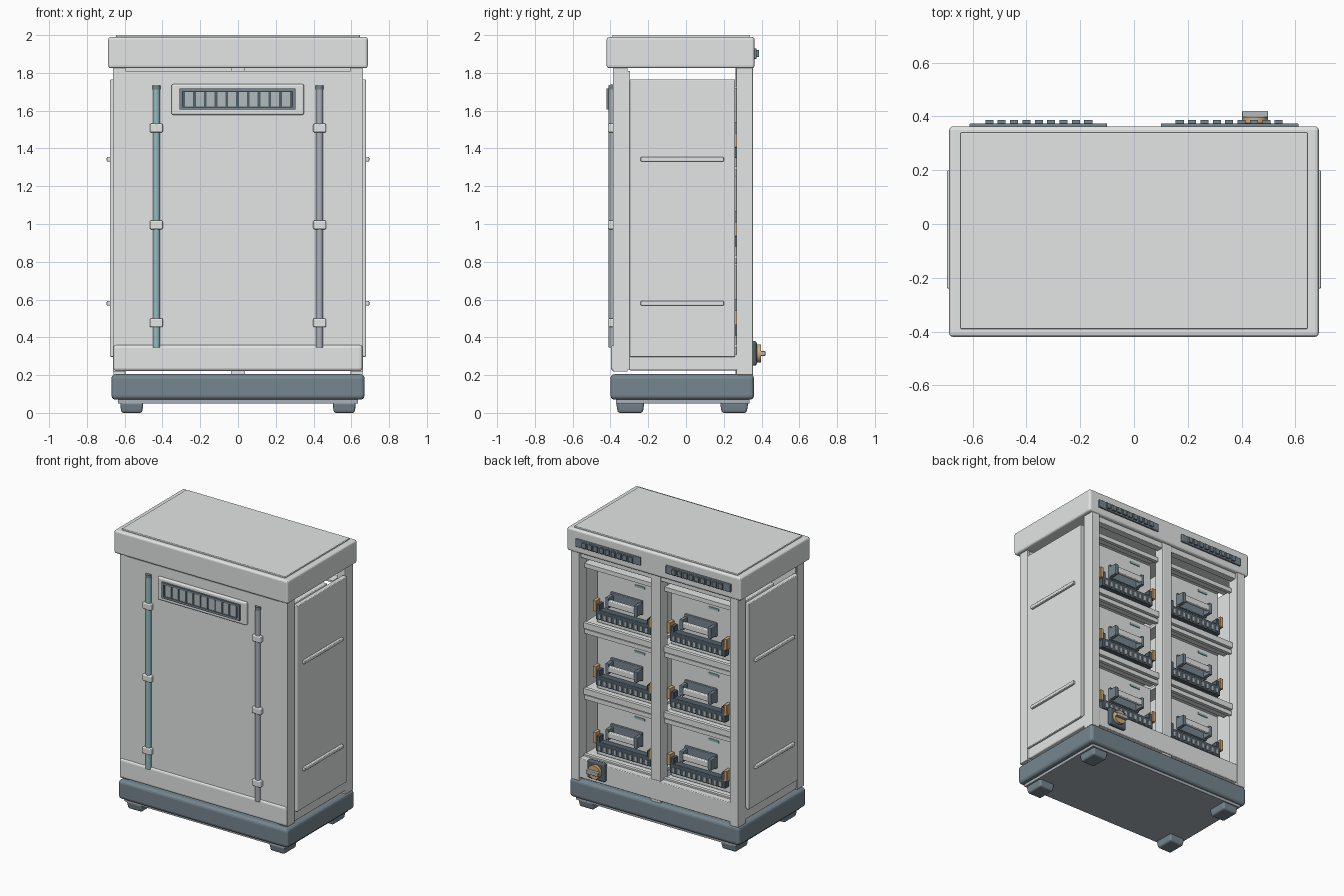
import bpy, bmesh, math
from mathutils import Matrix, Vector

if "Cube" in bpy.data.objects:
    bpy.data.objects.remove(bpy.data.objects["Cube"], do_unlink=True)


def material(name, r, g, b):
    m = bpy.data.materials.new(name)
    m.use_nodes = True
    m.diffuse_color = (r, g, b, 1)
    m.node_tree.nodes["Principled BSDF"].inputs["Base Color"].default_value = (r, g, b, 1)
    return m


PANEL = material("light grey panel", .77, .79, .79)
SLATE = material("slate blue grey", .18, .24, .275)
DARK = material("dark slate", .085, .12, .145)
SLAT = material("mid grey", .45, .50, .51)
TEAL = material("teal", .30, .50, .535)
STEEL = material("steel grey", .40, .44, .48)
ORANGE = material("orange", .67, .41, .19)


def finish(name, bm, mat):
    mesh = bpy.data.meshes.new(name)
    bm.to_mesh(mesh)
    bm.free()
    mesh.materials.append(mat)
    ob = bpy.data.objects.new(name, mesh)
    bpy.context.collection.objects.link(ob)
    return ob


def boxes(name, mat, spans, bevel=0, taper=1):
    """One object from boxes, each given as x, y and z ranges."""
    bm = bmesh.new()
    for span in spans:
        lo, hi = Vector([s[0] for s in span]), Vector([s[1] for s in span])
        mid = (lo + hi) / 2
        place = Matrix.Translation(mid) @ Matrix.Diagonal((hi - lo).to_4d())
        for v in bmesh.ops.create_cube(bm, size=1, matrix=place)["verts"]:
            if v.co.z < mid.z:
                v.co.x = mid.x + (v.co.x - mid.x) * taper
                v.co.y = mid.y + (v.co.y - mid.y) * taper
    if bevel:
        bmesh.ops.bevel(bm, geom=bm.edges[:], offset=bevel, segments=3,
                        profile=.5, affect='EDGES', clamp_overlap=True)
    return finish(name, bm, mat)


def cylinder(name, mat, center, radius, depth, axis='Z', sides=20):
    bm = bmesh.new()
    turn = Matrix.Rotation(math.pi / 2, 4, axis) if axis != 'Z' else Matrix()
    bmesh.ops.create_cone(bm, cap_ends=True, segments=sides, radius1=radius, radius2=radius,
                          depth=depth, matrix=Matrix.Translation(center) @ turn)
    for f in bm.faces:
        f.smooth = len(f.verts) == 4
    for e in bm.edges:
        e.smooth = all(f.smooth for f in e.link_faces)
    return finish(name, bm, mat)


def both(span):
    """A box and its mirror image across x = 0."""
    (a, b), y, z = span
    return [span, ((-b, -a), y, z)]


def around(c, w):
    return (c - w / 2, c + w / 2)


# Base and feet
boxes("base", SLATE, [((-.67, .67), (-.40, .36), (.07, .205))], .022)
boxes("base_underside", STEEL, [((-.635, .635), (-.37, .335), (.05, .075))])
boxes("feet", SLATE, both(((.50, .625), (-.37, -.22), (0, .055)))
      + both(((.50, .625), (.18, .33), (0, .055))), .012, .88)

# Lid with a raised top plate
boxes("lid", PANEL, [((-.687, .687), (-.42, .363), (1.825, 1.99))], .014)
boxes("lid_top_plate", PANEL, [((-.645, .645), (-.39, .34), (1.98, 2.0))], .004)

# Frame
boxes("back_posts", PANEL, both(((.595, .66), (.268, .355), (.2, 1.83))), .004)
boxes("center_mullion", PANEL, [((-.038, .038), (.262, .342), (.2, 1.83))], .004)
boxes("front_posts", PANEL, both(((.595, .662), (-.387, -.31), (.22, 1.83))))
boxes("front_panel", PANEL, [((-.597, .597), (-.387, -.31), (.225, 1.81))])
boxes("front_inner_panel", PANEL, [((-.655, .655), (-.311, -.296), (.23, 1.81))])
boxes("front_skirt", PANEL, [((-.66, .66), (-.397, -.31), (.222, .36))], .016)
boxes("back_lower_rail", PANEL, [((-.6, .6), (.285, .35), (.222, .36))], .005)
boxes("back_upper_rail", PANEL, [((-.6, .6), (.285, .335), (1.785, 1.83))], .004)
boxes("side_lower_rails", PANEL, both(((.60, .66), (-.30, .34), (.225, .31))), .008)

# Side panels and their grab bars
boxes("side_panels", PANEL, both(((.645, .677), (-.298, .26), (.297, 1.765))), .005)
boxes("side_grab_bars", PANEL, [b for z in (.58, 1.343) for b in
                                both(((.67, .695), (-.24, .20), around(z, .024)))], .005)

# Front vent
boxes("front_vent_frame", PANEL, [((-.353, .35), (-.407, -.38), (1.578, 1.74))], .01)
boxes("front_vent_recess", DARK, [((-.31, .305), (-.411, -.40), (1.605, 1.717))])
boxes("front_vent_slats", SLAT, [(around(-.0025 + (i - 4.5) * .057, .042), (-.416, -.41), (1.622, 1.700))
                                 for i in range(10)])
boxes("front_vent_rim", SLATE, [((-.31, .305), (-.42, -.41), z) for z in ((1.605, 1.62), (1.702, 1.717))]
      + [(x, (-.42, -.41), (1.605, 1.717)) for x in ((-.31, -.293), (.288, .305))])

# Front pipes and clips
for side, mat, label in ((-1, TEAL, "right"), (1, STEEL, "left")):
    cylinder(label + "_pipe", mat, (side * .432, -.39, 1.03), .019, 1.37)
    cylinder(label + "_pipe_cap", SLATE, (side * .432, -.39, 1.722), .021, .022)
boxes("pipe_clips", PANEL, [b for z in (.477, .995, 1.508) for b in
                            both(((.398, .467), (-.414, -.38), around(z, .046)))], .007)

# Vents on the back of the lid
boxes("lid_vents", SLATE, both(((.10, .612), (.35, .374), (1.873, 1.93))), .004)
boxes("lid_vent_slats", SLATE, [b for i in range(9) for b in
                                both((around(.17 + i * .046, .03), (.37, .386), (1.884, 1.92)))])

# Power switch
boxes("switch_plate", DARK, [((.38, .52), (.34, .375), (.25, .38))], .012)
cylinder("switch_dial", ORANGE, (.45, .383, .315), .048, .03, 'X', 28)
boxes("switch_grip", SLAT, [((.402, .498), (.395, .42), (.302, .328))], .004)

# Shelves: a floor, a front lip and hanging rails for every row
floors = [.365 + .47 * i for i in range(3)]
shelves, rails = [], []
for z in floors + [1.775]:
    x = (.037, .60)
    if z < 1.7:
        shelves += both((x, (-.29, .29), (z - .02, z)))
        shelves += both((x, (.28, .305), (z - .035, z + .006)))
    if z > .5:
        rails += both((x, (.27, .295), (z - .075, z - .045)))
        rails += both((x, (.21, .275), (z - .057, z - .045)))
boxes("shelves", PANEL, shelves)
boxes("shelf_rails", PANEL, rails)

# Plug-in modules, two in each row
body, strips, slots, latches, latch_mounts = [], [], [], [], []
grips, brackets, labels = [], [], []
for z in floors:
    for cx in (-.29, .295):
        body.append((around(cx, .48), (-.24, .24), (z, z + .38)))
        strips.append((around(cx, .435), (.235, .285), (z + .045, z + .115)))
        for i in range(10):
            slots.append((around(cx + (i - 4.5) * .041, .018), (.28, .291), (z + .057, z + .09)))
        brackets.append((around(cx, .25), (.235, .255), (z + .15, z + .25)))
        for s in (-1, 1):
            brackets.append((around(cx + s * .112, .026), (.245, .31), (z + .158, z + .235)))
            latches.append((around(cx + s * .224, .026), (.242, .292), (z + .10, z + .178)))
            latch_mounts.append((around(cx + s * .198, .022), (.235, .285), (z + .105, z + .155)))
        grips.append((around(cx, .20), (.286, .312), (z + .175, z + .218)))
        labels.append((around(cx - .10, .08), (.238, .246), (z + .335, z + .35)))
boxes("modules", PANEL, body, .005)
boxes("module_connector_strips", DARK, strips, .004)
boxes("module_connector_slots", SLAT, slots)
boxes("module_handle_brackets", SLATE, brackets, .004)
boxes("module_handle_grips", PANEL, grips, .006)
boxes("module_latches", ORANGE, latches, .003)
boxes("module_latch_mounts", DARK, latch_mounts, .003)
boxes("module_labels", TEAL, labels)
